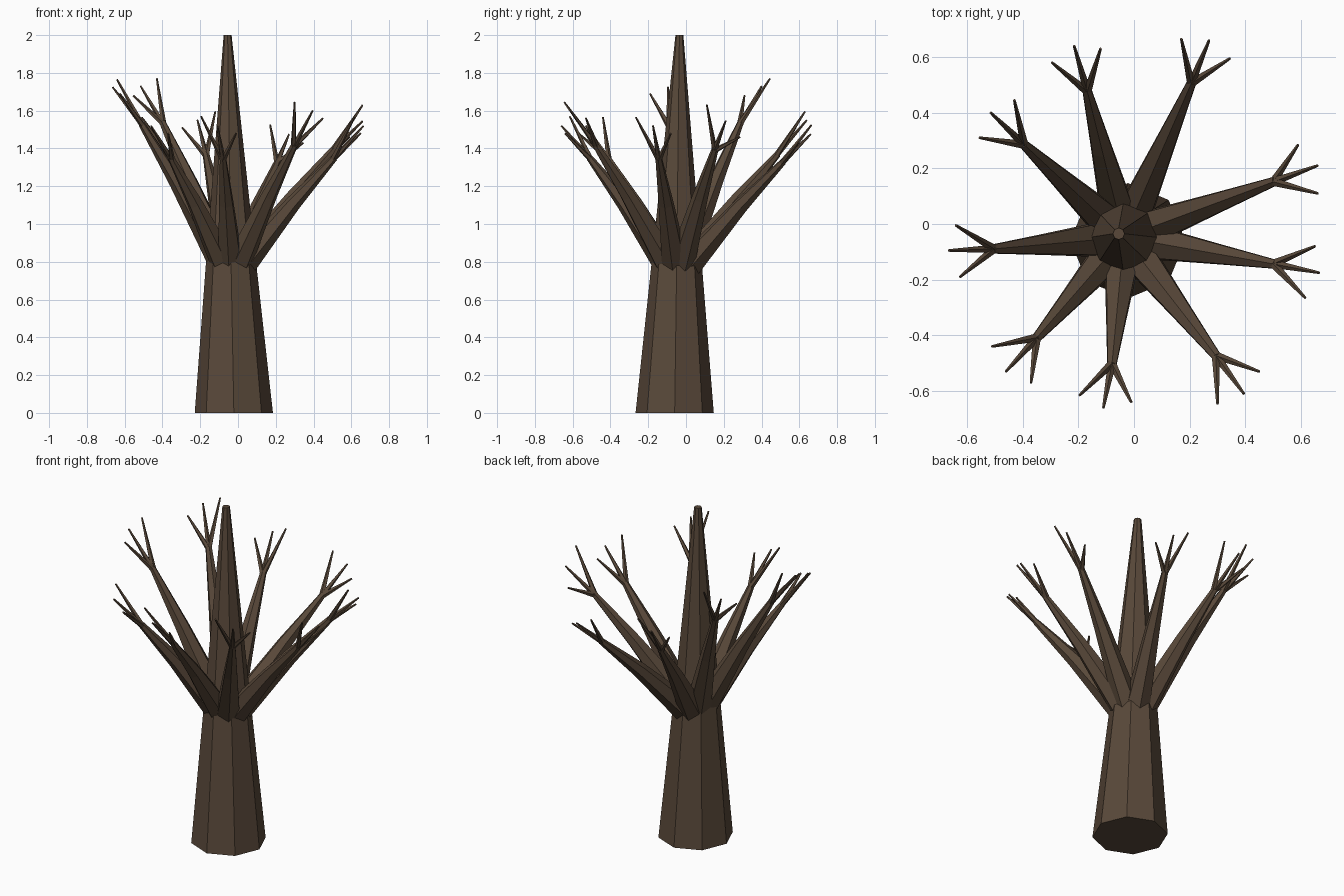
import bpy, bmesh
from mathutils import Vector

bark = bpy.data.materials.new("bark")
bark.diffuse_color = (0.10, 0.066, 0.042, 1)


def add_tube(bm, path, radii, sides, axis=None):
    """Tapered, capped, flat-sided tube along a path."""
    path = [Vector(p) for p in path]
    rings = []
    for i, (p, r) in enumerate(zip(path, radii)):
        d = axis or (path[min(i + 1, len(path) - 1)] - path[max(i - 1, 0)])
        q = Vector(d).to_track_quat('Z', 'Y')
        ring = bmesh.ops.create_circle(bm, segments=sides, radius=r)["verts"]
        for v in ring:
            v.co = p + q @ v.co
        rings.append(ring)
    for a, b in zip(rings, rings[1:]):
        for k in range(sides):
            n = (k + 1) % sides
            bm.faces.new((a[k], a[n], b[n], b[k]))
    bm.faces.new(rings[0][::-1])
    bm.faces.new(rings[-1])


def finish(bm, name):
    bmesh.ops.recalc_face_normals(bm, faces=bm.faces)
    me = bpy.data.meshes.new(name)
    bm.to_mesh(me)
    bm.free()
    me.materials.append(bark)
    ob = bpy.data.objects.new(name, me)
    bpy.context.collection.objects.link(ob)


# Trunk: leaning eight-sided spike
bm = bmesh.new()
add_tube(bm, [(-0.022, -0.06, 0), (-0.036, -0.05, 0.75), (-0.055, -0.035, 2)],
         [0.207, 0.137, 0.021], 8, axis=(0, 0, 1))
finish(bm, "trunk")

# Each branch: fork point, then the three twig tips
branches = [
    [(0.51, 0.155, 1.40), (0.59, 0.285, 1.46), (0.66, 0.21, 1.545), (0.66, 0.11, 1.63)],
    [(0.51, -0.145, 1.35), (0.65, -0.08, 1.48), (0.665, -0.175, 1.52), (0.615, -0.265, 1.565)],
    [(0.30, -0.48, 1.42), (0.45, -0.53, 1.56), (0.395, -0.61, 1.60), (0.30, -0.645, 1.645)],
    [(-0.08, -0.51, 1.35), (-0.01, -0.64, 1.48), (-0.11, -0.66, 1.52), (-0.195, -0.615, 1.57)],
    [(-0.355, -0.415, 1.35), (-0.37, -0.57, 1.48), (-0.46, -0.53, 1.52), (-0.51, -0.44, 1.565)],
    [(-0.51, -0.09, 1.53), (-0.64, -0.005, 1.765), (-0.665, -0.095, 1.725), (-0.625, -0.19, 1.69)],
    [(-0.40, 0.29, 1.54), (-0.555, 0.31, 1.68), (-0.515, 0.40, 1.73), (-0.43, 0.445, 1.77)],
    [(-0.17, 0.485, 1.37), (-0.295, 0.58, 1.51), (-0.215, 0.64, 1.55), (-0.12, 0.63, 1.595)],
    [(0.21, 0.515, 1.33), (0.17, 0.665, 1.525), (0.27, 0.66, 1.475), (0.345, 0.595, 1.43)],
]
root = Vector((-0.036, -0.048, 0.71))
for i, (fork, *tips) in enumerate(branches, 1):
    fork = Vector(fork)
    bm = bmesh.new()
    # Limb with one slight bend, rooted inside the trunk
    mid = root.lerp(fork, 0.6) + Vector((0, 0, 0.015))
    add_tube(bm, [root, mid, fork], [0.08, 0.042, 0.018], 6)
    # Three twigs spreading from the fork
    start = fork - (fork - mid).normalized() * 0.015
    for tip in tips:
        add_tube(bm, [start, tip], [0.016, 0.005], 5)
    finish(bm, f"branch_{i}")
